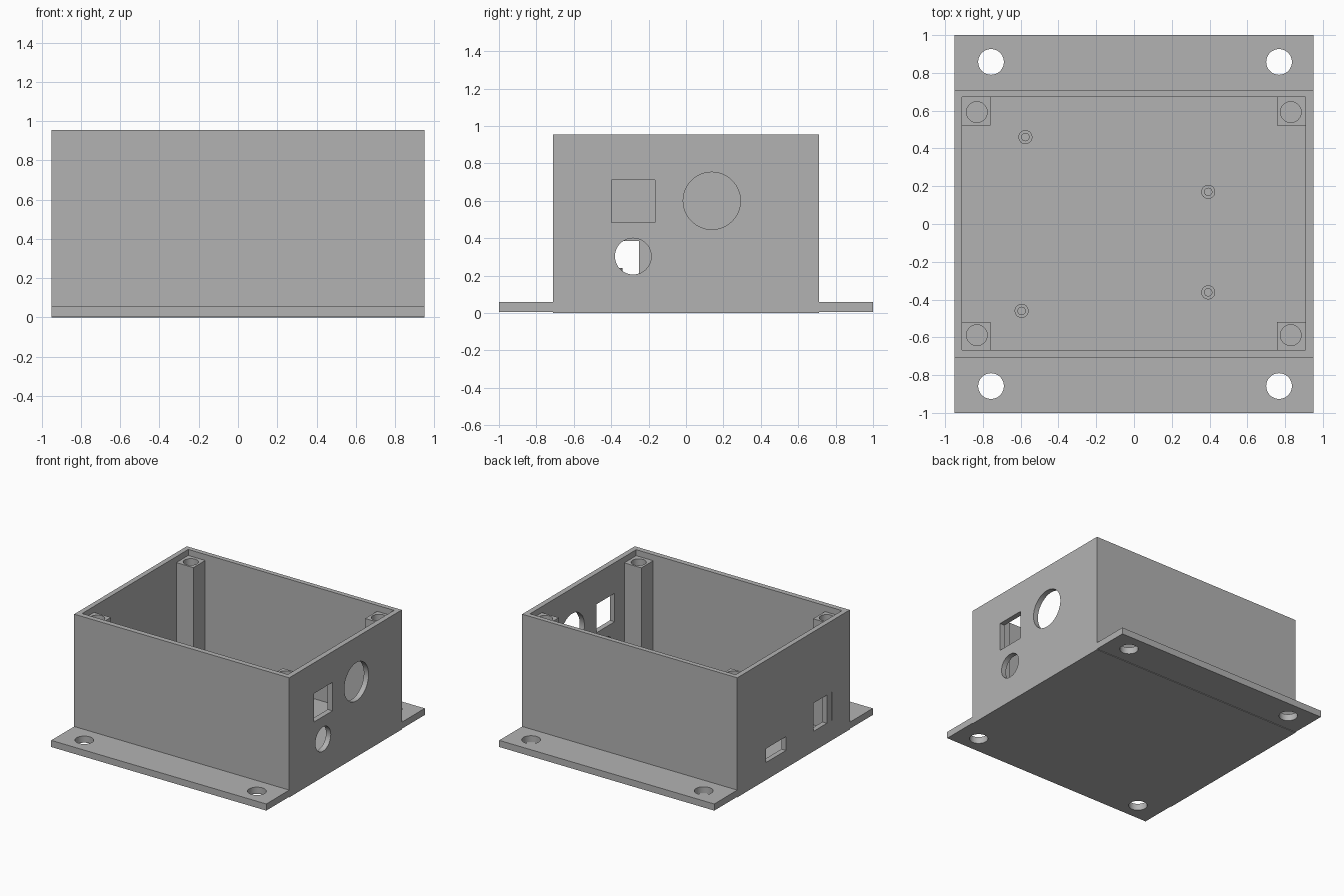
import bpy
import math

cube = bpy.data.objects.get("Cube")
if cube:
    bpy.data.objects.remove(cube, do_unlink=True)

grey = bpy.data.materials.new("plain grey")
grey.use_nodes = True
grey.diffuse_color = (0.45, 0.45, 0.45, 1)
grey.node_tree.nodes["Principled BSDF"].inputs["Base Color"].default_value = (0.45, 0.45, 0.45, 1)


def box(name, x, y, z):
    """Box from (low, high) ranges on each axis."""
    bpy.ops.mesh.primitive_cube_add(size=1)
    ob = bpy.context.object
    ob.name = name
    ranges = (x, y, z)
    for v in ob.data.vertices:
        v.co = [(lo + hi) / 2 + c * (hi - lo) for (lo, hi), c in zip(ranges, v.co)]
    ob.data.materials.append(grey)
    return ob


def cylinder(name, centre, radius, depth, along_x=False, sides=48):
    turn = (0, math.pi / 2, 0) if along_x else (0, 0, 0)
    bpy.ops.mesh.primitive_cylinder_add(vertices=sides, radius=radius, depth=depth,
                                        location=centre, rotation=turn)
    ob = bpy.context.object
    ob.name = name
    ob.data.materials.append(grey)
    return ob


def cut(target, cutters):
    """Subtract each cutter, then discard it."""
    bpy.context.view_layer.objects.active = target
    for cutter in cutters:
        cutter.hide_render = True
        mod = target.modifiers.new("cut", 'BOOLEAN')
        mod.operation = 'DIFFERENCE'
        mod.solver = 'EXACT'
        mod.object = cutter
        bpy.ops.object.modifier_apply(modifier=mod.name)
        bpy.data.objects.remove(cutter, do_unlink=True)


def smooth(ob):
    bpy.ops.object.select_all(action='DESELECT')
    ob.select_set(True)
    bpy.context.view_layer.objects.active = ob
    bpy.ops.object.shade_smooth_by_angle(angle=math.radians(30))


# Open-topped enclosure
HX, HY, TOP, FLOOR = 0.95, 0.71, 0.955, 0.06
IN_X, IN_Y = (-0.91, 0.908), (-0.668, 0.672)
body = box("enclosure", (-HX, HX), (-HY, HY), (0, TOP))
right_wall, left_wall = (0.88, 1.0), (-1.0, -0.88)
cut(body, [
    box("cavity", IN_X, IN_Y, (FLOOR, 1.2)),
    # Connector holes in the +x wall
    box("square_port", right_wall, (-0.397, -0.165), (0.483, 0.71)),
    cylinder("large_port", (0.94, 0.138, 0.60), 0.153, 0.12, True, 64),
    cylinder("small_port", (0.94, -0.283, 0.303), 0.097, 0.12, True),
    # Openings in the -x wall
    box("low_port", left_wall, (0.095, 0.35), (0.14, 0.25)),
    box("tall_port", left_wall, (-0.42, -0.25), (0.16, 0.385)),
    box("thin_slot", left_wall, (-0.488, -0.48), (0.16, 0.385)),
])
smooth(body)

# Mounting flanges with screw holes
for side, label in ((-1, "front"), (1, "back")):
    flange = box(label + "_flange", (-HX, HX), sorted((side * HY, side)), (0.005, 0.058))
    cut(flange, [cylinder("hole", (x, side * 0.858, 0.03), 0.068, 0.2)
                 for x in (-0.757, 0.768)])
    smooth(flange)

# Corner posts with blind screw holes
POST_TOP, POST = 0.907, 0.15
for ix, xl in enumerate(("right", "left")):
    for iy, yl in enumerate(("front", "back")):
        x0, y0 = IN_X[ix], IN_Y[iy]
        dx, dy = (1 - 2 * ix) * POST, (1 - 2 * iy) * POST
        post = box(f"{yl}_{xl}_post", sorted((x0, x0 + dx)), sorted((y0, y0 + dy)),
                   (FLOOR, POST_TOP))
        cut(post, [cylinder("hole", (x0 + dx * 0.52, y0 + dy * 0.53, POST_TOP), 0.055, 0.5)])
        smooth(post)

# Board standoffs with locating pins
for i, (x, y) in enumerate(((-0.575, 0.46), (0.393, 0.17), (0.393, -0.362), (-0.595, -0.46))):
    smooth(cylinder(f"standoff_{i + 1}", (x, y, 0.115), 0.037, 0.11, sides=32))
    smooth(cylinder(f"locating_pin_{i + 1}", (x, y, 0.20), 0.022, 0.08, sides=32))
